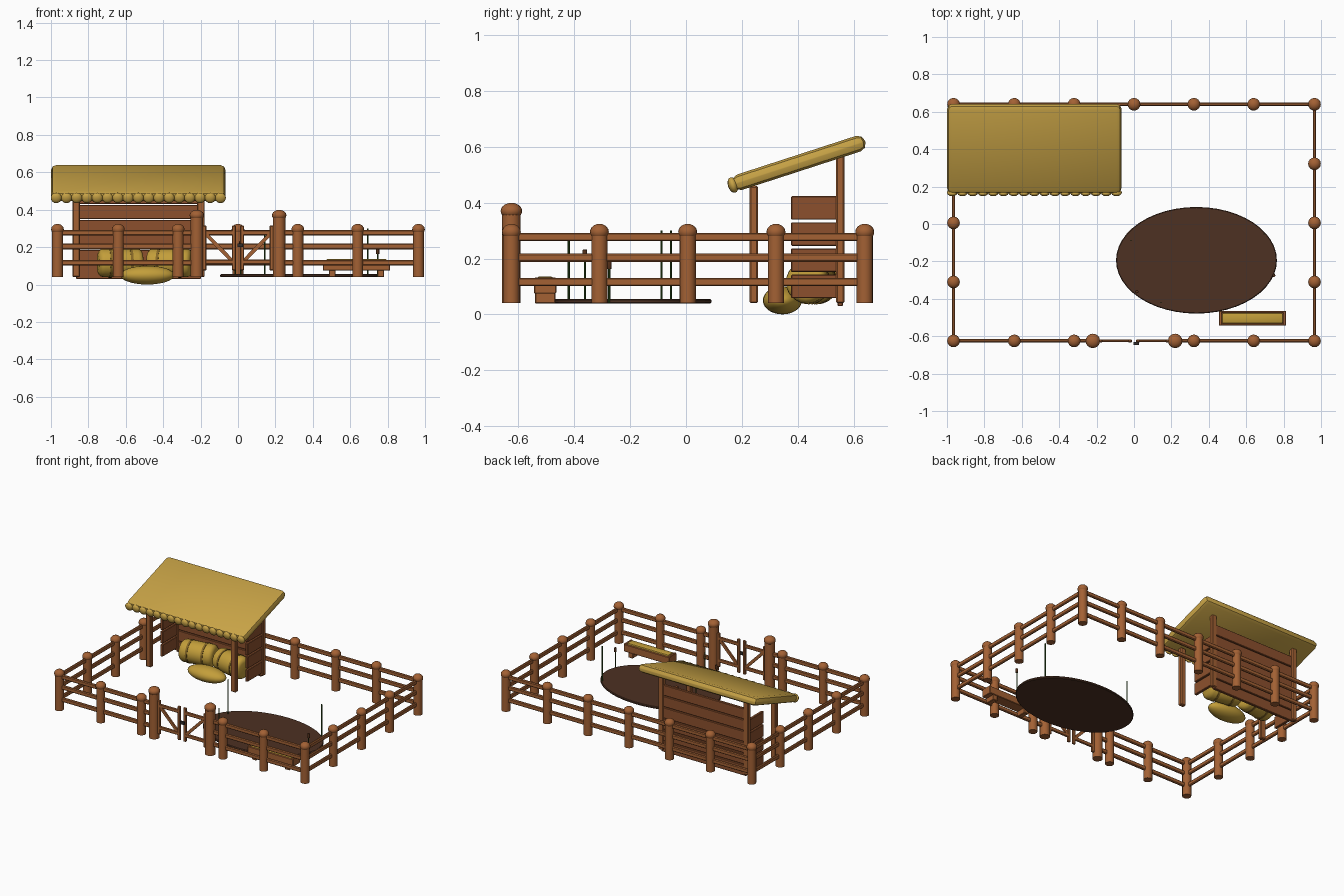
import bpy, math
from mathutils import Vector

if "Cube" in bpy.data.objects:
    bpy.data.objects.remove(bpy.data.objects["Cube"])


def material(name, rgb):
    m = bpy.data.materials.new(name)
    lin = [(c / 255 / 12.92 if c < 11 else ((c / 255 + 0.055) / 1.055) ** 2.4) for c in rgb]
    m.diffuse_color = (*lin, 1)
    m.use_nodes = True
    m.node_tree.nodes["Principled BSDF"].inputs["Base Color"].default_value = m.diffuse_color
    return m


WOOD = material("warm wood", (163, 97, 52))
PLANK = material("dark plank", (140, 80, 45))
THATCH = material("thatch straw", (200, 163, 70))
HAY = material("hay", (195, 158, 58))
BAND = material("bale twine", (135, 104, 38))
MUD = material("mud", (77, 49, 34))
GREEN = material("reed green", (46, 82, 28))
HEAD = material("reed head brown", (84, 48, 26))
IRON = material("dark iron", (48, 44, 42))


def finish(name, mat, bevel=0, segments=1):
    o = bpy.context.object
    o.name = name
    o.data.materials.append(mat)
    if bevel:
        bpy.ops.object.transform_apply(location=False, rotation=False, scale=True)
        b = o.modifiers.new("bevel", 'BEVEL')
        b.width, b.segments = bevel, segments
        b.limit_method = 'ANGLE'
        bpy.ops.object.modifier_apply(modifier="bevel")
    bpy.ops.object.shade_smooth_by_angle(angle=math.radians(35))
    return o


def box(name, mat, loc, size, rot=(0, 0, 0), bevel=0.0, segments=1):
    bpy.ops.mesh.primitive_cube_add(size=1, location=loc, rotation=rot)
    bpy.context.object.scale = size
    return finish(name, mat, bevel, segments)


def cyl(name, mat, loc, r, h, rot=(0, 0, 0), sides=16, bevel=0.0, segments=1):
    bpy.ops.mesh.primitive_cylinder_add(vertices=sides, radius=r, depth=h, location=loc, rotation=rot)
    return finish(name, mat, bevel, segments)


def ball(name, mat, loc, scale, rot=(0, 0, 0), sides=16):
    bpy.ops.mesh.primitive_uv_sphere_add(segments=sides, ring_count=sides // 2 + 2, radius=1,
                                         location=loc, rotation=rot)
    bpy.context.object.scale = scale
    return finish(name, mat)


GROUND, FRONT, BACK, SIDE = 0.04, -0.625, 0.64, 0.965


def fence_post(x, y, top=0.295, r=0.029, name="fence_post"):
    cyl(name, WOOD, (x, y, (GROUND + top) / 2), r, top - GROUND)
    ball(name + "_cap", WOOD, (x, y, top), (r * 1.17, r * 1.17, 0.029))


# Fence posts, with tall gate posts in the front opening
for x in (-SIDE, -0.64, -0.32, 0, 0.32, 0.64, SIDE):
    fence_post(x, BACK)
    if x:
        fence_post(x, FRONT)
for y in (-0.31, 0.006, 0.322):
    for s in (-1, 1):
        fence_post(s * SIDE, y)
for s in (-1, 1):
    fence_post(s * 0.22, FRONT, 0.37, 0.033, "gate_post")

# Three rails on every side, leaving the gate open
for z in (0.116, 0.203, 0.277):
    box("back_rail", WOOD, (0, BACK, z), (2 * SIDE, 0.018, 0.03), bevel=0.005)
    for s in (-1, 1):
        box("side_rail", WOOD, (s * SIDE, (FRONT + BACK) / 2, z), (0.018, BACK - FRONT, 0.03), bevel=0.005)
        box("front_rail", WOOD, (s * (SIDE + 0.22) / 2, FRONT, z), (SIDE - 0.22, 0.018, 0.03), bevel=0.005)

# Double gate with one diagonal brace per leaf
for s in (-1, 1):
    for x in (0.022, 0.18):
        box("gate_stile", WOOD, (s * x, FRONT, 0.195), (0.022, 0.016, 0.24), bevel=0.004)
    for z in (0.12, 0.277):
        box("gate_rail", WOOD, (s * 0.1, FRONT, z), (0.17, 0.014, 0.026), bevel=0.004)
    a = Vector((s * 0.035, FRONT, 0.13))
    b = Vector((s * 0.17, FRONT, 0.268))
    d = b - a
    box("gate_brace", WOOD, (a + b) / 2, (d.length, 0.012, 0.02), (0, -math.atan2(d.z, d.x), 0))
box("gate_latch", IRON, (0.012, FRONT - 0.014, 0.21), (0.03, 0.014, 0.02))

# Shelter frame
XL, XR = -0.865, -0.198
for x in (XL, XR):
    box("shelter_front_post", WOOD, (x, 0.243, 0.25), (0.04, 0.03, 0.42), bevel=0.005)
    box("shelter_back_post", WOOD, (x, 0.552, 0.305), (0.04, 0.03, 0.53), bevel=0.005)
    # Short side walls
    for i in range(4):
        box("side_plank", PLANK, (x, 0.46, 0.1 + i * 0.0937), (0.02, 0.168, 0.084), bevel=0.003)
# Back wall
for i in range(6):
    box("back_plank", PLANK, ((XL + XR) / 2, 0.552, 0.067 + i * 0.08), (XR - XL, 0.02, 0.075), bevel=0.003)

# Sloping thatch roof with a fringe of straw bundles along the eave
PITCH = math.radians(18)
box("thatch_roof", THATCH, (-0.533, 0.404, 0.542), (0.932, 0.5, 0.058), (PITCH, 0, 0), 0.027, 2)
for i in range(17):
    ball("eave_bundle", THATCH, (-0.972 + i * 0.0549, 0.168, 0.463), (0.029, 0.018, 0.029), (PITCH, 0, 0), 12)


# Round bales lying in the shelter, with twine bands
def bale(x, y, z, turn):
    rot = (0, math.pi / 2, turn)
    axis = Vector((math.cos(turn), math.sin(turn), 0))
    cyl("hay_bale", HAY, (x, y, z), 0.076, 0.24, rot, 24, 0.03, 3)
    for t in (-0.055, 0.055):
        cyl("bale_band", BAND, Vector((x, y, z)) + axis * t, 0.079, 0.014, rot, 24)


bale(-0.63, 0.46, 0.115, 0.15)
bale(-0.365, 0.45, 0.115, -0.2)
ball("loose_hay_pile", HAY, (-0.485, 0.345, 0.05), (0.145, 0.07, 0.05), sides=24)

# Mud wallow
bpy.ops.mesh.primitive_cylinder_add(vertices=48, radius=1, depth=1, location=(0.334, -0.194, 0.047))
bpy.context.object.scale = (0.43, 0.285, 0.016)
finish("mud_wallow", MUD, 0.004)

# Feeding trough
TX, TY = 0.634, -0.504
box("trough_floor", WOOD, (TX, TY, 0.085), (0.34, 0.066, 0.02))
for s in (-1, 1):
    box("trough_side", WOOD, (TX, TY + s * 0.034, 0.101), (0.358, 0.012, 0.052), bevel=0.003)
    box("trough_end", WOOD, (TX + s * 0.171, TY, 0.103), (0.016, 0.078, 0.058), bevel=0.003)
    box("trough_foot", WOOD, (TX + s * 0.13, TY, 0.058), (0.035, 0.072, 0.038), bevel=0.003)
box("trough_feed", HAY, (TX, TY, 0.115), (0.326, 0.056, 0.042), bevel=0.008, segments=2)

# Reeds at the edge of the wallow, some with seed heads
for x, y, top, head in ((-0.016, -0.088, 0.3, False), (0.695, -0.054, 0.3, False),
                        (0.144, -0.42, 0.265, False), (0.015, -0.362, 0.225, True),
                        (0.747, -0.275, 0.185, True)):
    cyl("reed_stem", GREEN, (x, y, (GROUND + top) / 2), 0.004, top - GROUND, sides=8)
    if head:
        cyl("reed_head", HEAD, (x, y, top - 0.008), 0.009, 0.03, sides=10, bevel=0.004, segments=2)
